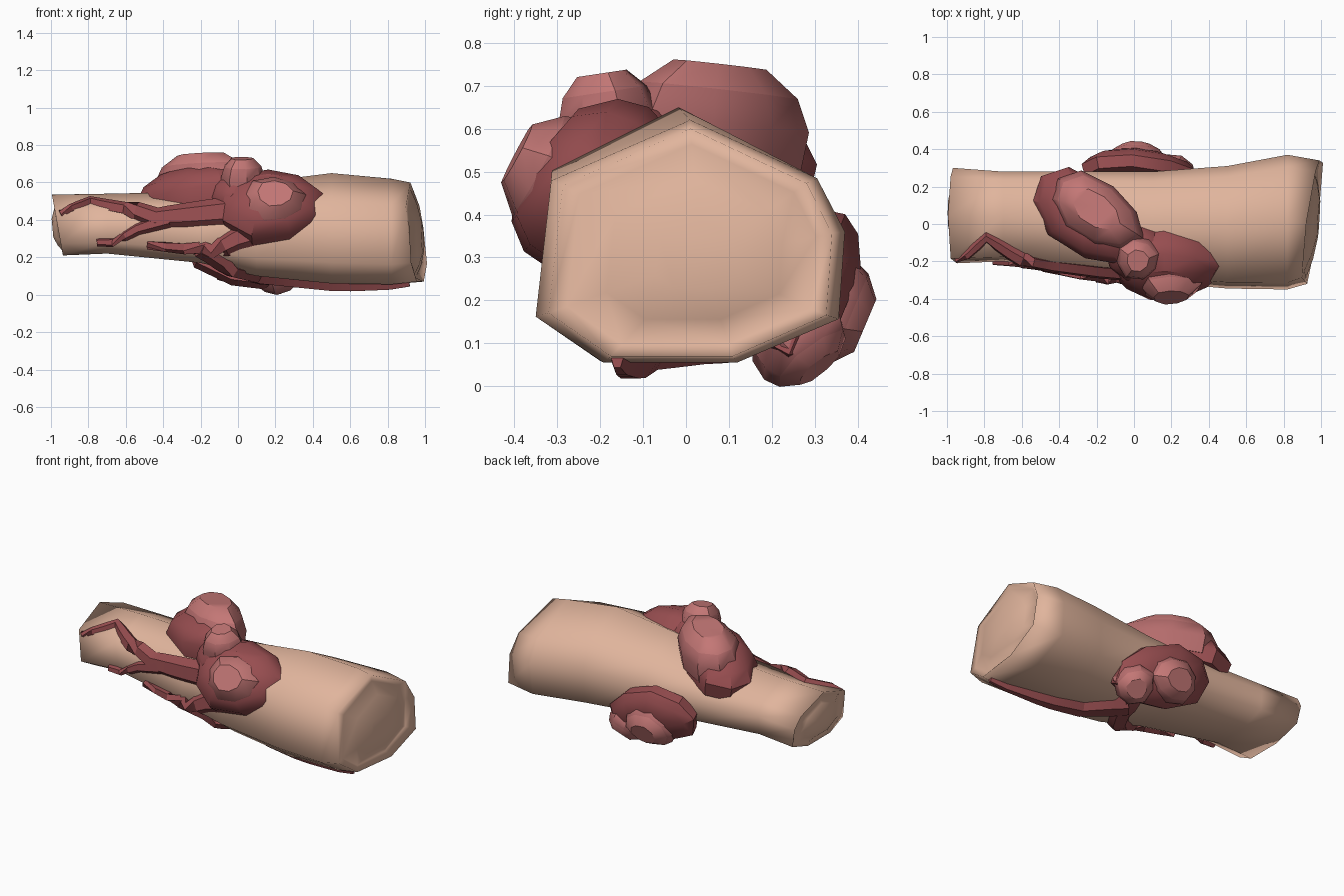
import bpy, bmesh, math
from mathutils import Vector
from mathutils.bvhtree import BVHTree

if "Cube" in bpy.data.objects:
    bpy.data.objects.remove(bpy.data.objects["Cube"])


def material(name, rgb):
    m = bpy.data.materials.new(name)
    m.use_nodes = True
    m.diffuse_color = (*rgb, 1)
    m.node_tree.nodes["Principled BSDF"].inputs["Base Color"].default_value = (*rgb, 1)
    return m


SKIN = material("tan skin", (0.75, 0.46, 0.335))
RED = material("dark red", (0.31, 0.075, 0.08))
PINK = material("dusky pink", (0.46, 0.15, 0.15))
LIGHT = material("light pink", (0.55, 0.185, 0.18))


def finish(name, bm, mats, angle):
    bmesh.ops.recalc_face_normals(bm, faces=bm.faces)
    mesh = bpy.data.meshes.new(name)
    bm.to_mesh(mesh)
    for m in mats:
        mesh.materials.append(m)
    ob = bpy.data.objects.new(name, mesh)
    bpy.context.collection.objects.link(ob)
    bpy.ops.object.select_all(action='DESELECT')
    ob.select_set(True)
    bpy.context.view_layer.objects.active = ob
    bpy.ops.object.shade_smooth_by_angle(angle=math.radians(angle))


def loft(bm, rings):
    """Join rings of points with quads, close both ends; return the vertex rings."""
    rows = [[bm.verts.new(p) for p in r] for r in rings]
    for a, b in zip(rows, rows[1:]):
        for i in range(len(a)):
            j = (i + 1) % len(a)
            bm.faces.new((a[i], a[j], b[j], b[i]))
    bm.faces.new(rows[0])
    bm.faces.new(rows[-1])
    return rows


# Limb: an eight-sided tube fitted to a box at each station
OUTLINE = [(.5, 1), (.91, .76), (1, .54), (.98, .18), (.65, 0), (.22, 0), (0, .19), (.05, .75)]
STATIONS = [  # x, y low, y high, z low, z high
    (-.965, -.21, .30, .21, .535), (-.7, -.2, .28, .22, .54), (-.2, -.28, .28, .17, .55),
    (.1, -.31, .28, .1, .6), (.5, -.345, .31, .06, .65), (.82, -.35, .37, .055, .62),
    (.95, -.32, .34, .07, .6)]
rings = []
for k, (x, y0, y1, z0, z1) in enumerate(STATIONS):
    ring = []
    for u, v in OUTLINE:
        y, z = y0 + u * (y1 - y0), z0 + v * (z1 - z0)
        slant = 0
        if k == 0:
            slant = -.18 * (z - .37)
        elif k == len(STATIONS) - 1:
            slant = .13 * y - .11 * (z - .33)
        ring.append(Vector((x + slant, y, z)))
    rings.append(ring)


def dome_ring(ring, scale, shift):
    mid = sum(ring, Vector()) / len(ring)
    out = []
    for p in ring:
        d = (p - mid) * scale
        out.append(mid + Vector((d.x * .5 + shift, d.y, d.z)))
    return out


# End caps: domes set upright inside the slanting rims
CAP = [(.88, -.02), (.62, .01), (.3, .03)]
first, last = rings[0], rings[-1]
rings = ([dome_ring(first, s, -d) for s, d in reversed(CAP)] + rings
         + [dome_ring(last, s, d) for s, d in CAP])
bm = bmesh.new()
loft(bm, rings)
finish("limb", bm, [SKIN], 180)
tree = BVHTree.FromBMesh(bm)


# Growths: faceted domes set on the limb
def growth(name, loc, normal, along, radii, height, mats=(RED,), sides=9):
    n = Vector(normal).normalized()
    a = Vector(along)
    a = (a - n * a.dot(n)).normalized()
    b = n.cross(a)
    rings = []
    for r, h in ((.95, -.6), (1, .1), (.85, .6), (.5, 1)):
        ring = []
        for i in range(sides):
            t = math.tau * (i + .3) / sides
            wob = r * (1 + .05 * math.sin(3 * t + 1))
            ring.append(Vector(loc) + a * (wob * radii[0] * math.cos(t))
                        + b * (wob * radii[1] * math.sin(t)) + n * (h * height))
        rings.append(ring)
    bm = bmesh.new()
    rows = loft(bm, rings)
    if len(mats) > 1:
        crown = rows[-1] + rows[-2]
        for f in bm.faces:
            f.material_index = int(all(v in crown for v in f.verts))
    finish(name, bm, mats, 35)


X = (1, 0, 0)
SLANT = (.8, -.6, 0)
BLISTER = (PINK, LIGHT)
growth("top_swelling", (-.25, .035, .54), (-.15, .08, 1), SLANT, (.345, .2), .13)
growth("top_blister", (-.2, .06, .6), (-.02, .1, 1), SLANT, (.285, .17), .15, BLISTER)
growth("middle_swelling", (.01, -.15, .53), (0, -.4, 1), X, (.17, .16), .12)
growth("middle_blister", (.02, -.18, .62), (0, -.15, 1), X, (.12, .12), .11, BLISTER, 8)
growth("front_swelling", (.17, -.22, .475), (0, -.75, .65), X, (.3, .225), .135)
growth("front_blister", (.19, -.265, .475), (.05, -.85, .45), X, (.19, .155), .145, BLISTER)
growth("back_swelling", (.03, .285, .21), (0, .93, -.37), (1, 0, -.35), (.33, .185), .09)
growth("back_large_blister", (.01, .325, .18), (0, .9, -.38), X, (.17, .135), .1, BLISTER)
growth("back_small_blister", (.22, .265, .1), (.25, .6, -.75), X, (.12, .12), .075, BLISTER, 8)


# Veins: tapering flat-topped ribbons that hug the limb
def vein(name, path, w0, w1, lift=.03, steps=3):
    pts = [Vector(p) for p in path]
    line = [a.lerp(b, s / steps) for a, b in zip(pts, pts[1:]) for s in range(steps)] + [pts[-1]]
    hits = [tree.find_nearest(p)[:2] for p in line]
    rings = []
    for i, (p, n) in enumerate(hits):
        t = hits[min(i + 1, len(hits) - 1)][0] - hits[max(i - 1, 0)][0]
        side = t.cross(n).normalized()
        w = w0 + (w1 - w0) * i / (len(hits) - 1)
        up = n * lift * min(1, .3 + w / .06)
        low = n * (-.2 * w)
        rings.append([p + side * w + low, p + side * w * .5 + up, p - side * w * .5 + up,
                      p - side * w + low, p - n * .03])
    bm = bmesh.new()
    loft(bm, rings)
    finish(name, bm, [RED], 25)


vein("upper_vein", [(-.95, -.22, .44), (-.79, -.08, .52), (-.6, -.2, .47), (-.45, -.3, .42),
                    (-.28, -.3, .43), (0, -.35, .46)], .02, .085)
vein("branch_vein", [(-.75, -.3, .25), (-.55, -.3, .36), (-.38, -.3, .41)], .018, .05)
vein("lower_vein", [(-.5, -.3, .2), (-.2, -.35, .2), (-.02, -.35, .3), (.12, -.4, .36)], .022, .09)
vein("under_vein", [(-.22, -.32, .19), (-.05, -.2, .08), (.06, -.02, .05), (.12, .2, .05)], .05, .09, .035)
vein("long_under_vein", [(.92, -.16, .03), (.6, -.13, .03), (.3, -.1, .03), (.08, .06, .03)], .015, .1, .04)
